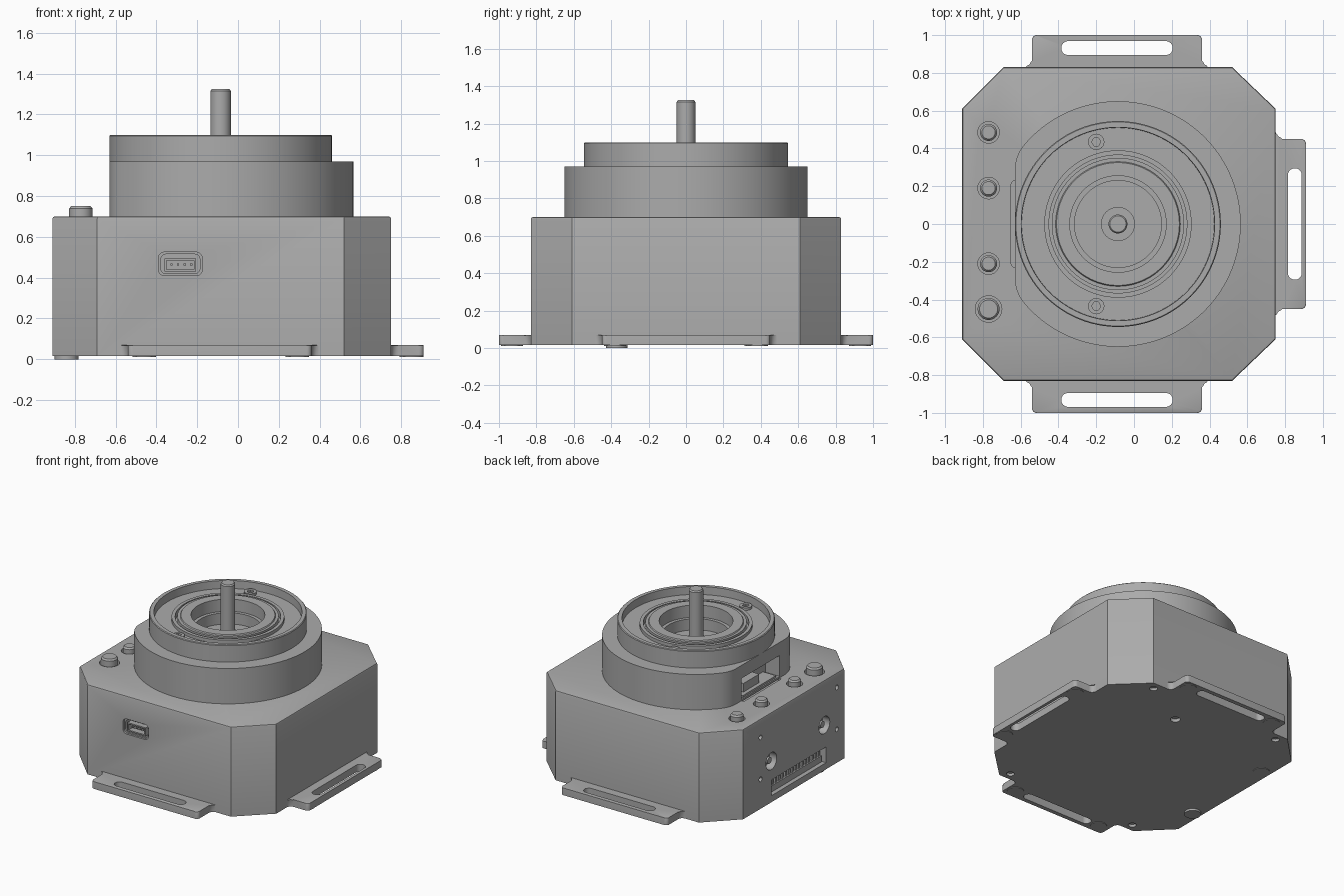
import bpy, bmesh
from math import sin, cos, pi, radians

cube = bpy.data.objects.get("Cube")
if cube:
    bpy.data.objects.remove(cube, do_unlink=True)

grey = bpy.data.materials.new("machine grey")
grey.use_nodes = True
COLOUR = (0.41, 0.41, 0.41, 1)
grey.diffuse_color = COLOUR
grey.node_tree.nodes["Principled BSDF"].inputs["Base Color"].default_value = COLOUR

CX = -0.085            # turntable axis
AXES = {"Z": lambda u, v, w: (u, v, w),
        "Y": lambda u, v, w: (u, w, v),
        "X": lambda u, v, w: (w, u, v)}


def finish(name, bm):
    bmesh.ops.recalc_face_normals(bm, faces=bm.faces)
    mesh = bpy.data.meshes.new(name)
    bm.to_mesh(mesh)
    bm.free()
    mesh.materials.append(grey)
    ob = bpy.data.objects.new(name, mesh)
    bpy.context.collection.objects.link(ob)
    return ob


def prism(name, outline, lo, hi, axis="Z", bevel=0):
    """Extrude a 2D outline along an axis, bevelling its far end."""
    bm = bmesh.new()
    rings = [[bm.verts.new(AXES[axis](u, v, w)) for u, v in outline] for w in (lo, hi)]
    bm.faces.new(rings[0])
    top = bm.faces.new(rings[1])
    n = len(outline)
    for i in range(n):
        j = (i + 1) % n
        bm.faces.new((rings[0][i], rings[0][j], rings[1][j], rings[1][i]))
    if bevel:
        bmesh.ops.bevel(bm, geom=list(top.edges), offset=bevel, segments=2,
                        profile=0.5, affect="EDGES")
    return finish(name, bm)


def arc(cx, cy, r, a0, a1, n):
    return [(cx + r * cos(radians(a0 + (a1 - a0) * i / n)),
             cy + r * sin(radians(a0 + (a1 - a0) * i / n))) for i in range(n + 1)]


def circle(cx, cy, r, n=32):
    return arc(cx, cy, r, 0, 360, n)[:-1]


def rounded(u0, u1, v0, v1, r, n=8):
    return (arc(u1 - r, v1 - r, r, 0, 90, n) + arc(u0 + r, v1 - r, r, 90, 180, n)
            + arc(u0 + r, v0 + r, r, 180, 270, n) + arc(u1 - r, v0 + r, r, 270, 360, n))


def rect(u0, u1, v0, v1):
    return [(u0, v0), (u1, v0), (u1, v1), (u0, v1)]


def lathe(name, profile, x, y, n=96):
    """Revolve (radius, height) points around a vertical axis."""
    bm = bmesh.new()
    rings = []
    for r, z in profile:
        if r == 0:
            rings.append([bm.verts.new((x, y, z))] * n)
        else:
            rings.append([bm.verts.new((x + r * cos(2 * pi * i / n),
                                        y + r * sin(2 * pi * i / n), z)) for i in range(n)])
    for a, b in zip(rings, rings[1:]):
        for i in range(n):
            j = (i + 1) % n
            bm.faces.new(list(dict.fromkeys((a[i], a[j], b[j], b[i]))))
    return finish(name, bm)


def cut(ob, cutters):
    for c in cutters:
        mod = ob.modifiers.new("cut", "BOOLEAN")
        mod.operation, mod.solver, mod.object = "DIFFERENCE", "EXACT", c
        bpy.context.view_layer.objects.active = ob
        bpy.ops.object.modifier_apply(modifier=mod.name)
        bpy.data.objects.remove(c, do_unlink=True)


# Housing: chamfered box with a softened top edge
LEFT, RIGHT, SIDE, BASE, TOP = -0.91, 0.75, 0.83, 0.015, 0.70
outline = [(-0.69, -SIDE), (0.52, -SIDE), (RIGHT, -0.61), (RIGHT, 0.61),
           (0.52, SIDE), (-0.69, SIDE), (LEFT, 0.61), (LEFT, -0.61)]
housing = prism("housing", outline, BASE, TOP, bevel=0.012)

buttons = [(0.485, 0.045), (0.19, 0.045), (-0.21, 0.045), (-0.45, 0.058)]
cutters = [prism("c", circle(-0.77, y, r + 0.012), 0.64, 0.8) for y, r in buttons]
# front socket opening
cutters += [prism("c", rounded(-0.39, -0.175, 0.41, 0.525, 0.03), -0.9, -0.815, "Y"),
            prism("c", rounded(-0.378, -0.187, 0.42, 0.515, 0.025), -0.9, -0.76, "Y")]
# left side: two round ports, four screw holes, long terminal slot
cutters += [prism("c", circle(y, z, r, 24), -1, LEFT + d, "X") for y, z, r, d in
            [(0.27, 0.33, 0.065, 0.06), (-0.37, 0.36, 0.065, 0.06),
             (0.40, 0.56, 0.018, 0.03), (0.40, 0.24, 0.018, 0.03),
             (-0.52, 0.59, 0.018, 0.03), (-0.52, 0.27, 0.018, 0.03)]]
cutters.append(prism("c", rect(-0.39, 0.27, 0.065, 0.185), -1, LEFT + 0.08, "X"))
# shallow trough beside the turntable, and underside holes
cutters.append(prism("c", rounded(-0.65, -0.5, -0.23, 0.23, 0.02), 0.68, 0.8))
cutters += [prism("c", circle(x, y, 0.028, 20), -0.1, 0.035) for x in (-0.63, 0.47)
            for y in (-0.77, 0.77)]
cutters.append(prism("c", circle(0.08, 0.54, 0.035, 20), -0.1, 0.04))
cut(housing, cutters)

# Mounting flanges with filleted roots and long slots
def flange_outline(half, reach, f=0.035, r=0.025):
    side = [(half + f, -0.02)] + arc(half + f, f, f, 270, 180, 6) + arc(half - r, reach - r, r, 0, 90, 6)
    return side + [(-u, v) for u, v in reversed(side)]

for name, place in [("front_flange", lambda u, v: (-0.09 + u, -SIDE - v)),
                    ("back_flange", lambda u, v: (-0.09 + u, SIDE + v)),
                    ("left_side_flange", lambda u, v: (RIGHT + v, u))]:
    reach = 0.16 if name.startswith("left") else 0.17
    flange = prism(name, [place(u, v) for u, v in flange_outline(0.45, reach)],
                   BASE, 0.07, bevel=0.006)
    slot = rounded(-0.295, 0.295, 0.065, 0.138, 0.036)
    cut(flange, [prism("c", [place(u, v) for u, v in slot], -0.1, 0.2)])

# Turntable base: a disc with one flattened, rounded side
half = arc(CX, 0, 0.65, 0, 140, 60) + arc(-0.43, 0.289, 0.2, 140, 180, 10)[1:]
drum = prism("turntable_base", half + [(x, -y) for x, y in reversed(half[1:])],
             TOP - 0.005, 0.97, bevel=0.008)
cut(drum, [prism("c", circle(CX, 0, 0.23, 96), 0.90, 1.2),
           prism("c", rect(-0.23, 0.23, 0.71, 0.87), -0.8, -0.51, "X")])

# Stepped upper ring, open down to the shaft well
lathe("turntable_ring", [(0.545, 0.965), (0.545, 1.095), (0.540, 1.10), (0.512, 1.10),
                         (0.510, 1.04), (0.39, 1.04), (0.39, 1.065), (0.365, 1.065),
                         (0.365, 1.02), (0.350, 1.02), (0.350, 1.07), (0.33, 1.07),
                         (0.325, 1.078), (0.255, 1.078), (0.255, 0.985), (0.23, 0.985),
                         (0.23, 0.965), (0.545, 0.965)], CX, 0)
lathe("shaft_collar", [(0.09, 0.895), (0.09, 0.93), (0, 0.93)], CX, 0, 48)
lathe("shaft", [(0.05, 0.895), (0.05, 1.315), (0.043, 1.325), (0, 1.325)], CX, 0, 48)

# Ring screws with hexagonal sockets
for side in (-1, 1):
    screw = prism("ring_screw", circle(-0.20, side * 0.435, 0.043), 1.035, 1.06)
    cut(screw, [prism("c", circle(-0.20, side * 0.435, 0.024, 6), 1.045, 1.2)])

# Top buttons
for y, r in buttons:
    h = 0.75 if r > 0.05 else 0.74
    lathe("button", [(r, 0.63), (r, h - 0.012), (r - 0.01, h), (0, h)], -0.77, y, 32)

# Front socket shell and pins
shell = prism("front_socket", rect(-0.36, -0.205, 0.43, 0.495), -0.84 + 0.02, -0.755, "Y")
cut(shell, [prism("c", rect(-0.35, -0.215, 0.44, 0.485), -0.9, -0.775, "Y")])
for i in range(4):
    x = -0.33 + i * 0.032
    prism("socket_pin", rect(x, x + 0.01, 0.46, 0.47), -0.81, -0.77, "Y")

# Terminal strip on the left side
prism("terminal_strip", rect(-0.38, 0.26, 0.068, 0.115), LEFT + 0.03, -0.82, "X")
for i in range(16):
    y = -0.375 + i * 0.04
    prism("terminal_tooth", rect(y, y + 0.02, 0.115, 0.15), LEFT + 0.04, -0.82, "X")

# Round port cores
for y, z in [(0.27, 0.33), (-0.37, 0.36)]:
    prism("port_core", circle(y, z, 0.025, 20), LEFT + 0.015, -0.84, "X")

# Connector inside the turntable notch
prism("notch_connector", rect(-0.04, 0.15, 0.705, 0.79), -0.59, -0.50, "X")
prism("notch_shelf", rect(-0.20, 0.20, 0.705, 0.725), -0.62, -0.50, "X")

# Underside pads: one stands proud, the rest sit nearly flush
pads = [(x, s * y) for x, y in [(0.29, 0.93), (-0.46, 0.93), (0.85, 0.38), (-0.84, 0.37)]
        for s in (-1, 1)]
for x, y in pads:
    proud = x < -0.8 and y < 0
    prism("base_pad", circle(x, y, 0.058), 0 if proud else 0.011, 0.02)

# Smooth round surfaces while keeping hard edges
for ob in bpy.context.scene.objects:
    ob.select_set(ob.type == "MESH" and grey.name in ob.data.materials)
bpy.context.view_layer.objects.active = housing
bpy.ops.object.shade_smooth_by_angle(angle=radians(30))
